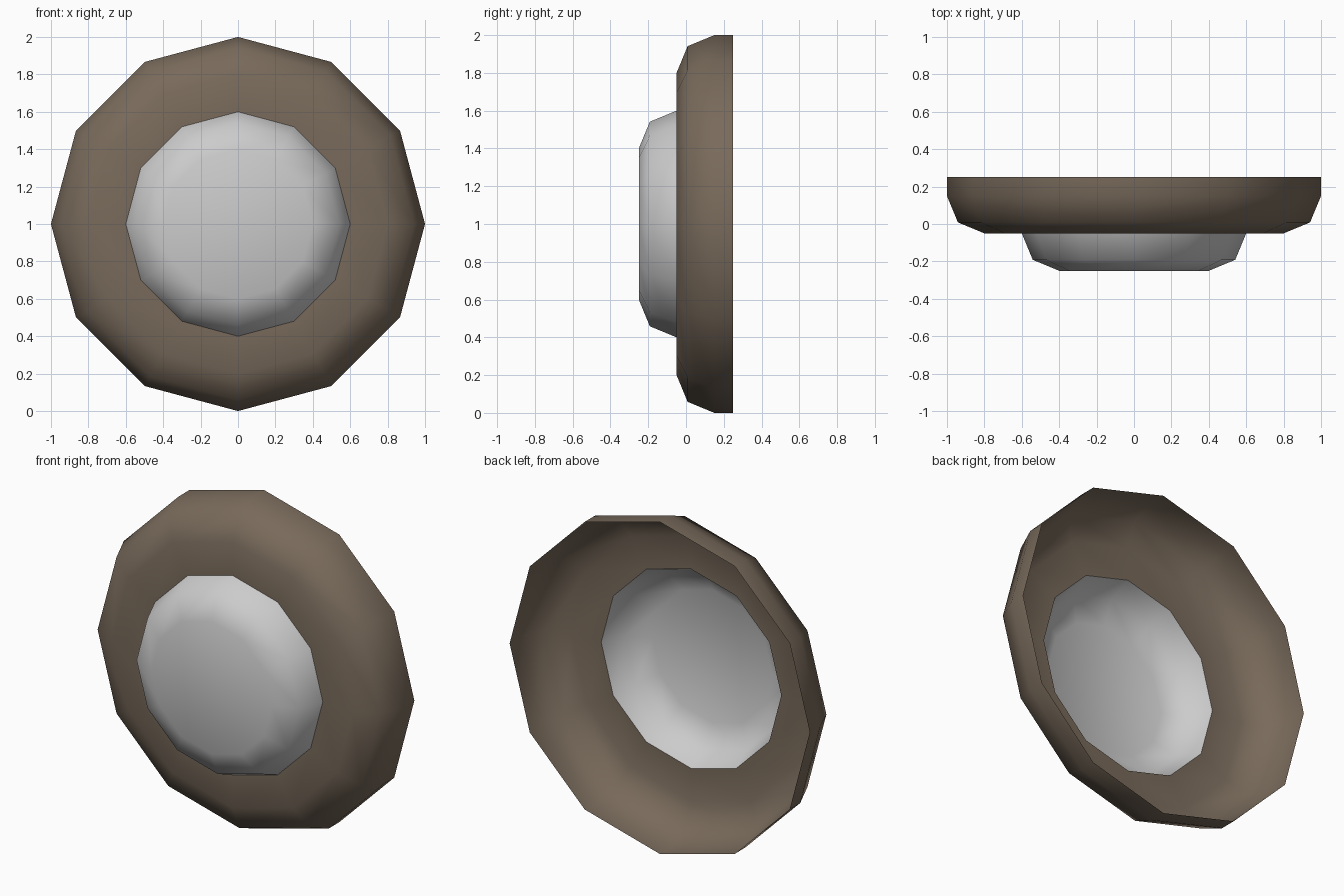
import bpy, bmesh, math

if "Cube" in bpy.data.objects:
    bpy.data.objects.remove(bpy.data.objects["Cube"])

SIDES = 12
CENTRE_Z = 1.0


def round_corner(cr, cy, rad=0.2):
    """Quarter-round (radius, y) points from the side wall to the front, two segments."""
    return [(cr + rad * math.cos(a), cy - rad * math.sin(a))
            for a in (0, math.pi / 4, math.pi / 2)]


def lathe(name, profile, color=None, cap=False):
    """Spin a (radius, y) profile about the y axis as an open, single-skin shell."""
    bm = bmesh.new()
    angles = [2 * math.pi * i / SIDES for i in range(SIDES)]
    rings = [[bm.verts.new((r * math.cos(a), y, CENTRE_Z + r * math.sin(a))) for a in angles]
             for r, y in profile]
    for a, b in zip(rings, rings[1:]):
        for i in range(SIDES):
            j = (i + 1) % SIDES
            bm.faces.new((a[i], b[i], b[j], a[j]))
    if cap:
        bm.faces.new(rings[-1])
    bmesh.ops.recalc_face_normals(bm, faces=bm.faces)
    # Front faces point towards -y
    if sum(f.normal.y * f.calc_area() for f in bm.faces) > 0:
        bmesh.ops.reverse_faces(bm, faces=bm.faces)
    mesh = bpy.data.meshes.new(name)
    bm.to_mesh(mesh)
    bm.free()
    obj = bpy.data.objects.new(name, mesh)
    bpy.context.collection.objects.link(obj)
    if color:
        mat = bpy.data.materials.new(name + "_material")
        mat.diffuse_color = color
        mat.use_nodes = True
        mat.node_tree.nodes["Principled BSDF"].inputs["Base Color"].default_value = mat.diffuse_color
        mesh.materials.append(mat)
    bpy.ops.object.select_all(action='DESELECT')
    obj.select_set(True)
    bpy.context.view_layer.objects.active = obj
    bpy.ops.object.shade_smooth_by_angle(angle=math.radians(60))
    return obj


# Brown dished ring, open at the back
lathe("shield_ring", [(1.0, 0.25)] + round_corner(0.8, 0.15) + [(0.6, -0.05)],
      color=(0.19, 0.145, 0.105, 1))

# Grey hollow boss in the middle
lathe("shield_boss", round_corner(0.4, -0.05), cap=True)
